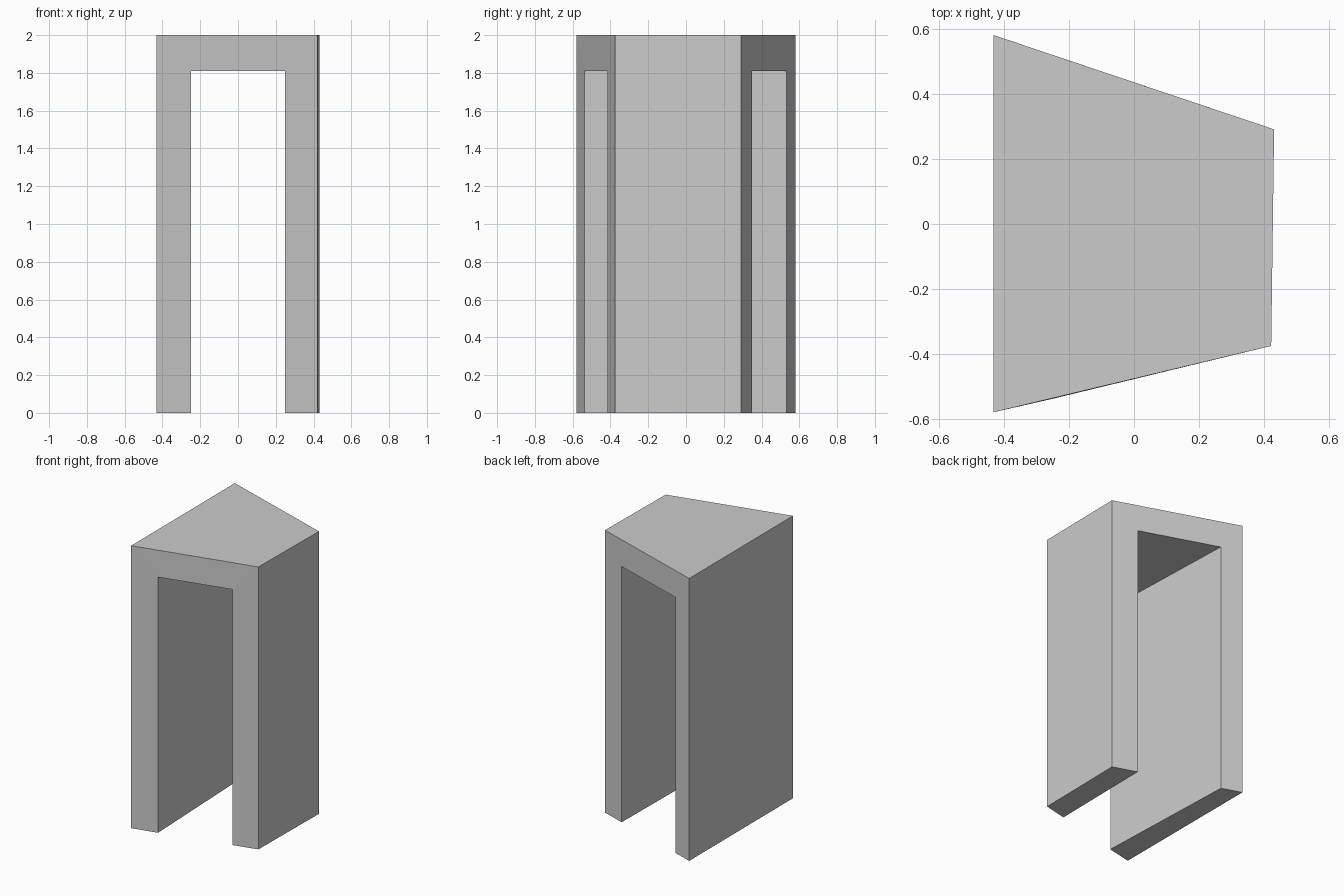
import bpy

if "Cube" in bpy.data.objects:
    bpy.data.objects.remove(bpy.data.objects["Cube"])

HEIGHT, OPENING_TOP = 2.0, 1.81

# Plan lines (x, y): outer left, inner left, inner right, outer right
front = [(-0.432, -0.579), (-0.25, -0.5375), (0.25, -0.416), (0.422, -0.375)]
back = [(-0.432, 0.581), (-0.29, 0.533), (0.26, 0.3485), (0.431, 0.291)]


def arch_profile(plan):
    """Upside-down U outline standing on one plan line."""
    a, b, c, d = plan
    return [(*a, 0), (*b, 0), (*b, OPENING_TOP), (*c, OPENING_TOP),
            (*c, 0), (*d, 0), (*d, HEIGHT), (*a, HEIGHT)]


# Arch: loft the front outline to the back outline
verts = arch_profile(front) + arch_profile(back)
n = 8
faces = [(i, i + n, (i + 1) % n + n, (i + 1) % n) for i in range(n)]

# Front and back faces, each split into two legs and a lintel
for quad in [(0, 1, 2, 7), (2, 3, 6, 7), (3, 4, 5, 6)]:
    faces.append(quad)
    faces.append(tuple(i + n for i in reversed(quad)))

mesh = bpy.data.meshes.new("tapered_arch")
mesh.from_pydata(verts, [], faces)
mesh.update()
arch = bpy.data.objects.new("tapered_arch", mesh)
bpy.context.collection.objects.link(arch)
